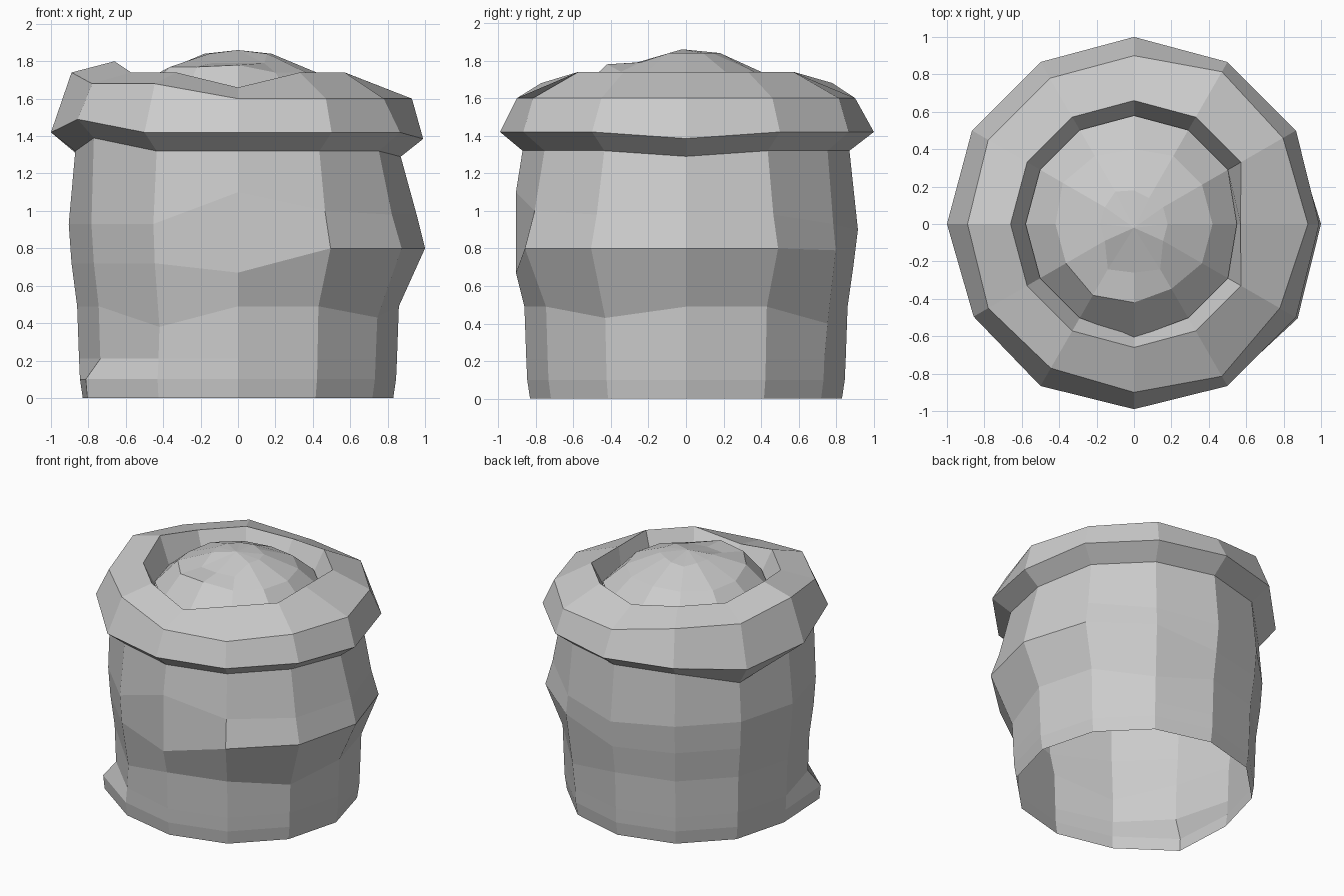
import bpy, bmesh
from math import cos, sin, radians

SIDES = 12


def lathe(name, rings, tip=None):
    """Stack 12-sided rings (radius, z, {angle: (radius, z)}) into a faceted skin."""
    bm = bmesh.new()
    loops = []
    for r, z, tweaks in rings:
        loop = []
        for i in range(SIDES):
            deg = i * 360 // SIDES
            rr, zz = tweaks.get(deg, (r, z))
            a = radians(deg)
            loop.append(bm.verts.new((rr * cos(a), rr * sin(a), zz)))
        loops.append(loop)
    for lo, hi in zip(loops, loops[1:]):
        for i in range(SIDES):
            j = (i + 1) % SIDES
            bm.faces.new((lo[i], lo[j], hi[j], hi[i]))
    if tip:
        top = bm.verts.new(tip)
        for i in range(SIDES):
            bm.faces.new((loops[-1][i], loops[-1][(i + 1) % SIDES], top))
    mesh = bpy.data.meshes.new(name)
    bm.to_mesh(mesh)
    bm.free()
    obj = bpy.data.objects.new(name, mesh)
    bpy.context.collection.objects.link(obj)
    return obj


# Cloth body, open underneath, with a sagging fold on the right and a small
# kicked-out corner at the lower front left, then the rolled rim and inner wall
lathe("sack_cloth", [
    (0.83, 0.0, {210: (0.93, 0.0), 240: (0.85, 0.0)}),
    (0.845, 0.10, {210: (0.94, 0.10), 240: (0.86, 0.10)}),
    (0.85, 0.21, {}),
    (0.86, 0.49, {60: (0.87, 0.40), 240: (0.84, 0.38), 330: (0.86, 0.43)}),
    (0.89, 0.72, {0: (1.0, 0.80), 30: (0.98, 0.80), 60: (0.92, 0.79),
                  90: (0.89, 0.70), 270: (0.905, 0.67), 300: (0.99, 0.80),
                  330: (1.01, 0.80)}),
    (0.905, 0.93, {0: (0.955, 0.98), 30: (0.93, 0.98), 90: (0.915, 0.90),
                   270: (0.905, 1.10), 300: (0.93, 1.0), 330: (0.95, 0.98)}),
    (0.87, 1.32, {0: (0.87, 1.29), 150: (0.88, 1.22), 210: (0.89, 1.39)}),
    (1.0, 1.42, {0: (0.99, 1.385), 150: (1.0, 1.37), 210: (0.99, 1.49),
                 270: (0.99, 1.42)}),
    (0.90, 1.60, {0: (0.93, 1.60), 30: (0.92, 1.60), 60: (0.94, 1.60),
                  300: (0.94, 1.60), 120: (0.90, 1.68), 150: (0.90, 1.68),
                  180: (0.89, 1.74), 210: (0.90, 1.68), 240: (0.89, 1.68)}),
    (0.66, 1.74, {0: (0.57, 1.74), 90: (0.66, 1.70), 180: (0.66, 1.80),
                  270: (0.66, 1.66)}),
    (0.58, 1.58, {0: (0.55, 1.58)}),
])

# Heaped, lumpy contents filling the opening
lathe("contents_mound", [
    (0.58, 1.60, {0: (0.55, 1.60), 270: (0.61, 1.60)}),
    (0.42, 1.74, {90: (0.40, 1.74), 150: (0.44, 1.74), 210: (0.42, 1.77),
                  240: (0.44, 1.77), 270: (0.42, 1.78), 300: (0.40, 1.74)}),
    (0.18, 1.84, {60: (0.16, 1.84), 120: (0.20, 1.83), 240: (0.28, 1.79),
                  270: (0.26, 1.79), 300: (0.28, 1.79)}),
], tip=(0, -0.02, 1.86))
